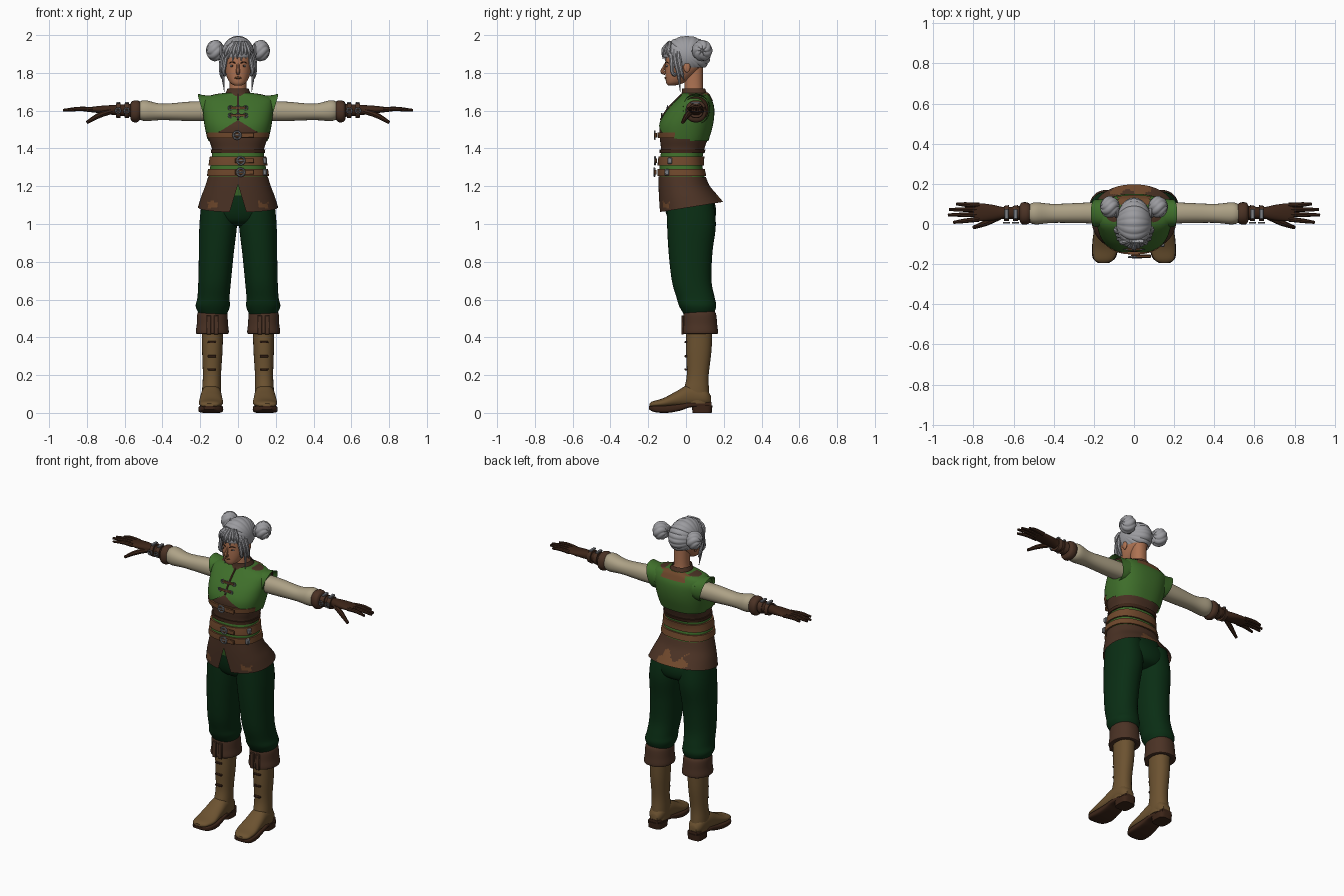
import bpy, bmesh, math
from mathutils import Vector

if "Cube" in bpy.data.objects:
    bpy.data.objects.remove(bpy.data.objects["Cube"], do_unlink=True)


def material(name, *rgb):
    m = bpy.data.materials.new(name)
    m.use_nodes = True
    m.diffuse_color = (*rgb, 1)
    m.node_tree.nodes["Principled BSDF"].inputs["Base Color"].default_value = (*rgb, 1)
    return m


GREEN = material("leaf green cloth", .05, .16, .024)
PANTS = material("dark green cloth", .003, .027, .007)
HAIR = material("silver hair", .33, .33, .35)
LINEN = material("cream linen", .42, .36, .24)
BROWN = material("brown leather", .07, .032, .018)
TAN = material("tan boot leather", .15, .085, .03)
DARK = material("dark glove leather", .045, .018, .009)
SKIN = material("skin", .42, .17, .085)
STRAP = material("strap leather", .16, .065, .025)
METAL = material("grey metal", .2, .21, .23)
made = []


def finish(name, bm, mats):
    bmesh.ops.recalc_face_normals(bm, faces=bm.faces[:])
    me = bpy.data.meshes.new(name)
    bm.to_mesh(me)
    bm.free()
    for m in mats:
        me.materials.append(m)
    ob = bpy.data.objects.new(name, me)
    bpy.context.collection.objects.link(ob)
    made.append(ob)
    return ob


def smooth(rings, steps=5):
    """Spline through the rings."""
    out = []
    for i in range(len(rings) - 1):
        quad = [rings[max(0, min(len(rings) - 1, i + k))] for k in (-1, 0, 1, 2)]
        for j in range(steps):
            u = j / steps
            out.append([b + u * (c - a) / 2 + u * u * (a - 2.5 * b + 2 * c - d / 2)
                        + u ** 3 * (1.5 * (b - c) + (d - a) / 2) for a, b, c, d in zip(*quad)])
    return out + [list(rings[-1])]


def loft(name, rings, mats, axis="z", side=1, power=2.2, seg=40, steps=5, caps=True,
         warp=None, cuts=(), drop=None, rule=None):
    """Skin over rings given as (position, low a, high a, low b, high b)."""
    bm = bmesh.new()
    loops = []
    for t, a0, a1, b0, b1 in smooth(rings, steps):
        loop = []
        for k in range(seg):
            c, s = math.cos(math.tau * k / seg), math.sin(math.tau * k / seg)
            a = (a0 + a1) / 2 + (a1 - a0) / 2 * math.copysign(abs(c) ** (2 / power), c)
            b = (b0 + b1) / 2 + (b1 - b0) / 2 * math.copysign(abs(s) ** (2 / power), s)
            p = Vector({"z": (a, b, t), "x": (t, a, b), "y": (a, t, b)}[axis])
            p = warp(p) if warp else p
            loop.append(bm.verts.new((p.x * side, p.y, p.z)))
        loops.append(loop)
    for lo, hi in zip(loops, loops[1:]):
        for k in range(seg):
            n = (k + 1) % seg
            bm.faces.new((lo[k], lo[n], hi[n], hi[k]))
    if caps:
        bm.faces.new(loops[0])
        bm.faces.new(loops[-1])
    for co, no in cuts:
        bmesh.ops.bisect_plane(bm, geom=bm.verts[:] + bm.edges[:] + bm.faces[:], plane_co=co, plane_no=no)
    if drop:
        gone = [f for f in bm.faces if drop(f.calc_center_median())]
        bmesh.ops.delete(bm, geom=gone, context="FACES")
    if rule:
        for f in bm.faces:
            f.material_index = rule(f.calc_center_median())
    return finish(name, bm, mats)


def ball(name, centre, radii, mat, ridge=None, drop=None, cuts=(), seg=24):
    """Ellipsoid with its poles on the x axis and optional ridges."""
    bm = bmesh.new()
    bmesh.ops.create_uvsphere(bm, u_segments=seg, v_segments=max(12, seg // 3), radius=1)
    for v in bm.verts:
        x, y, z = v.co.z, v.co.x, v.co.y
        k = ridge(math.atan2(z, y), x) if ridge else 1
        v.co = [c + r * k * q for c, r, q in zip(centre, radii, (x, y, z))]
    for co, no in cuts:
        bmesh.ops.bisect_plane(bm, geom=bm.verts[:] + bm.edges[:] + bm.faces[:], plane_co=co, plane_no=no)
    if drop:
        gone = [f for f in bm.faces if drop(f.calc_center_median())]
        bmesh.ops.delete(bm, geom=gone, context="FACES")
    return finish(name, bm, [mat])


def tube(name, points, radius, taper, mat):
    cu = bpy.data.curves.new(name, "CURVE")
    cu.dimensions, cu.bevel_depth, cu.bevel_resolution, cu.use_fill_caps = "3D", radius, 2, True
    sp = cu.splines.new("BEZIER")
    sp.bezier_points.add(len(points) - 1)
    for bp, p, r in zip(sp.bezier_points, points, taper):
        bp.co, bp.radius = p, r
        bp.handle_left_type = bp.handle_right_type = "AUTO"
    cu.materials.append(mat)
    ob = bpy.data.objects.new(name, cu)
    bpy.context.collection.objects.link(ob)
    bpy.ops.object.select_all(action="DESELECT")
    ob.select_set(True)
    bpy.context.view_layer.objects.active = ob
    bpy.ops.object.convert(target="MESH")
    made.append(bpy.context.view_layer.objects.active)


def box(name, centre, size, mat):
    bm = bmesh.new()
    bmesh.ops.create_cube(bm, size=1)
    for v in bm.verts:
        v.co = [c + q * s for c, q, s in zip(centre, v.co, size)]
    bmesh.ops.bevel(bm, geom=bm.edges[:], offset=min(size) * .2, segments=1, affect="EDGES")
    return finish(name, bm, [mat])


def buckle(name, centre, radius):
    bpy.ops.mesh.primitive_torus_add(location=centre, rotation=(math.pi / 2, 0, 0), major_segments=12,
                                     minor_segments=6, major_radius=radius, minor_radius=radius * .28)
    ob = bpy.context.object
    ob.name = name
    ob.data.materials.append(METAL)
    made.append(ob)
    box(name + "_prong", centre, (radius * 2, radius * .4, radius * .4), METAL)


# Torso, jacket and belts share one body profile
UP = (0, 0, 1)
BODY = [(z, -w, w, f, b) for z, w, f, b in (
    (1.15, .155, -.12, .11), (1.24, .155, -.14, .1), (1.32, .145, -.14, .085), (1.39, .137, -.132, .095),
    (1.45, .155, -.138, .115), (1.52, .17, -.138, .135), (1.58, .178, -.11, .143), (1.63, .182, -.07, .14),
    (1.665, .175, -.035, .125), (1.685, .13, -.015, .115), (1.695, .06, -.01, .105))]
FINE = smooth(BODY, 8)


def body_at(z, grow=0):
    lo, hi = next(((a, b) for a, b in zip(FINE, FINE[1:]) if b[0] >= z), FINE[-2:])
    u = (z - lo[0]) / (hi[0] - lo[0])
    r = [p + u * (q - p) for p, q in zip(lo, hi)]
    return (z, r[1] - grow, r[2] + grow, r[3] - grow, r[4] + grow)


def front(x, z):
    _, x0, x1, y0, y1 = body_at(z)
    return (y0 + y1) / 2 - (y1 - y0) / 2 * (1 - abs(x / x1) ** 2.4) ** (1 / 2.4)


def band(name, low, high, grow, mat, **more):
    heights = [low + (high - low) * k / 4 for k in range(5)]
    rings = [body_at(low)] + [body_at(z, grow) for z in heights] + [body_at(high)]
    loft(name, rings, [mat], power=2.4, seg=64, steps=1, **more)


loft("torso", BODY, [GREEN, BROWN], power=2.4, seg=64, cuts=[((0, 0, 1.385), UP)],
     rule=lambda p: int(p.z > 1.385))
hem = (0, 0, 1.55)
loft("jacket", [body_at(1.4 + k * .0147, .007) for k in range(21)], [GREEN], power=2.4, seg=64, steps=1,
     cuts=[((0, 0, 1.44), UP), (hem, (.62, 0, 1)), (hem, (-.62, 0, 1)), ((0, .02, 0), (0, 1, 0))],
     drop=lambda p: p.z < 1.44 or (p.y < .02 and p.z < 1.55 - .62 * abs(p.x)))
band("upper_belt", 1.31, 1.358, .01, STRAP)
band("lower_belt", 1.255, 1.292, .01, STRAP)
band("corset_edge", 1.375, 1.395, .007, DARK)
band("chest_strap", 1.455, 1.485, .011, STRAP, drop=lambda p: p.y > -.06)
for label, z, x in (("upper", 1.335, .015), ("lower", 1.274, .015), ("chest", 1.47, -.005)):
    buckle(label + "_buckle", (x, front(x, z) - .026, z), .02)
    box(label + "_strap_end", (.035, front(.035, z) - .022, z), (.1, .012, .026), STRAP)
    if z < 1.4:
        box(label + "_strap_tip", (.142, front(.135, z) - .012, z), (.022, .025, .034), METAL)
for z in (1.615, 1.575):
    box("clasp_bar", (0, front(0, z) - .014, z), (.08, .01, .014), STRAP)
    for x in (-.04, 0, .04):
        buckle("clasp", (x, front(x, z) - .016, z), .011)
tube("jacket_seam", [(0, front(0, z) - .007, z) for z in (1.685, 1.65, 1.6, 1.55)], .006, [1] * 4, BROWN)
loft("collar", [(1.668, -.085, .085, -.035, .122), (1.69, -.068, .068, -.024, .112), (1.718, -.055, .055, -.02, .1)],
     [BROWN], caps=False)
loft("back_yoke", [body_at(1.65 + k * .009, .011) for k in range(6)], [STRAP], power=2.4, seg=64, steps=1,
     caps=False, drop=lambda p: p.y < .07 or abs(p.x) > .085)

# Flared skirt, split at the front, with worn patches


def skirt_warp(p):
    p.z += .16 * (p.y - .06) * (1.245 - p.z) / .15
    return p


def patch(p):
    rear = p.y > .1 and abs(p.x + .015) < .085 + .02 * math.sin(p.z * 90) and p.z < 1.165 + .025 * math.sin(p.x * 45)
    fore = p.y < 0 and abs(abs(p.x) - .135) < .025 and 1.085 < p.z < 1.115 + .01 * math.sin(p.x * 80)
    return int(rear or fore)


split = (0, 0, 1.21)
loft("skirt", [(1.25, -.158, .158, -.145, .105), (1.2, -.175, .175, -.145, .125), (1.15, -.195, .195, -.143, .16),
               (1.095, -.212, .212, -.14, .197)], [BROWN, STRAP], seg=96, steps=8, caps=False, warp=skirt_warp,
     cuts=[(split, (1, 0, .3)), (split, (-1, 0, .3))],
     drop=lambda p: p.y < 0 and abs(p.x) < .3 * (1.21 - p.z), rule=patch)
loft("hips", [(1.22, -.15, .15, -.12, .1), (1.1, -.185, .185, -.115, .155), (1.02, -.15, .15, -.09, .15),
              (.99, -.06, .06, -.04, .1)], [PANTS])

# Head, neck and face
loft("neck", [(1.66, -.055, .055, -.01, .1), (1.72, -.045, .045, -.008, .09), (1.84, -.045, .045, -.01, .09)], [SKIN])
loft("head", [(z, -w, w, f, b) for z, w, f, b in (
    (1.733, .018, -.095, -.06), (1.748, .042, -.105, -.01), (1.785, .062, -.109, .04), (1.835, .073, -.11, .085),
    (1.9, .076, -.106, .1), (1.95, .06, -.08, .085), (1.975, .02, -.03, .03))], [SKIN])
tube("nose", [(0, -.107, 1.85), (0, -.118, 1.825), (0, -.123, 1.807), (0, -.108, 1.796)], .012, [.5, .7, 1, .7], SKIN)
ball("lips", (0, -.107, 1.774), (.019, .007, .006), STRAP)
for s in (1, -1):
    ball("eye", (s * .03, -.1, 1.837), (.013, .006, .006), HAIR)
    ball("iris", (s * .03, -.104, 1.837), (.005, .004, .005), DARK)
    tube("eyebrow", [(s * x, y, z) for x, y, z in ((.014, -.109, 1.852), (.03, -.105, 1.858), (.048, -.094, 1.852))],
         .0035, (1, 1, .5), DARK)
    ball("ear", (s * .074, .005, 1.83), (.009, .018, .028), SKIN)

# Ridged hair, buns and hanging locks
ball("hair", (0, .005, 1.893), (.092, .125, .102), HAIR, seg=144,
     ridge=lambda a, x: .96 + .05 * abs(math.cos(10 * a)) ** .6 * (1 - x * x),
     cuts=[((0, 0, 1.882), UP), ((0, 0, 1.828), UP), ((0, -.03, 0), (0, 1, 0))],
     drop=lambda p: p.z < 1.828 or (p.y < -.03 and p.z < 1.882))
for s in (1, -1):
    ball("hair_bun", (s * .12, .085, 1.918), (.048, .054, .056), HAIR, seg=72,
         ridge=lambda a, x: .92 + .1 * abs(math.cos(3.5 * a + 3 * x)) ** .7)
    ball("bun_tie", (s * .088, .07, 1.915), (.014, .04, .04), HAIR)
    for dx, dy, low in ((0, 0, 1.7), (.008, .02, 1.76), (-.01, -.02, 1.8)):
        tube("side_lock", [(s * (x + dx), y + dy, z) for x, y, z in (
            (.06, -.06, 1.925), (.079, -.055, 1.86), (.08, -.04, 1.79), (.072, -.03, low))],
            .012, (.8, 1.1, .8, .15), HAIR)
for k in range(7):
    x = (k - 3) * .021
    tube("fringe_lock", [(x * .5 + .008, -.085, 1.965), (x * .9, -.117 + abs(x) * .4, 1.92),
                         (x * 1.1 - .006, -.122 + abs(x) * .65, 1.862 + .012 * (k % 2))],
         .013, (.7, 1.1, .15), HAIR)

# Arms, gloves, legs and boots
for s, tag in ((1, "left_"), (-1, "right_")):
    def limb(name, rings, mats, axis="z", **more):
        return loft(tag + name, rings, mats, axis, side=s, **more)

    def shear(p):
        p.x -= max(0, 1.68 - p.z) * .3 * (p.x > .15)
        return p

    limb("shoulder_cap", [(.13, -.03, .13, 1.54, 1.68), (.18, -.018, .125, 1.53, 1.682), (.213, -.015, .122, 1.53, 1.69)],
         [GREEN], "x", warp=shear, caps=False)
    limb("armhole", [(.15, -.015, .12, 1.535, 1.675), (.185, -.01, .117, 1.54, 1.675)], [DARK], "x", warp=shear)
    limb("sleeve", [(.12, 0, .11, 1.545, 1.65), (.25, .004, .106, 1.545, 1.648), (.4, .006, .1, 1.55, 1.637),
                    (.49, -.002, .108, 1.545, 1.655), (.525, .01, .095, 1.555, 1.645)], [LINEN], "x")
    limb("glove_cuff", [(.515, .008, .098, 1.555, 1.645), (.535, -.002, .108, 1.538, 1.655),
                        (.56, .0, .106, 1.542, 1.65), (.57, .02, .09, 1.56, 1.635)], [BROWN], "x")
    limb("glove", [(.55, .018, .092, 1.565, 1.638), (.64, .026, .084, 1.575, 1.63), (.7, .018, .095, 1.582, 1.628),
                   (.76, .014, .103, 1.59, 1.622), (.8, .02, .1, 1.594, 1.616)], [DARK], "x")
    for x in (.59, .635):
        limb("wrist_strap", [(x - .012, .014, .094, 1.56, 1.642), (x + .012, .016, .09, 1.563, 1.638)], [BROWN], "x")
        buckle(tag + "wrist_buckle", (s * x, .006, 1.6), .014)
        box(tag + "wrist_stud", (s * x, .05, 1.642), (.018, .05, .01), METAL)
    for y, tip, end in ((.024, .9, .008), (.048, .927, .045), (.072, .92, .072), (.094, .885, .1)):
        tube(tag + "finger", [(s * .77, y, 1.606), (s * .84, (y + end) / 2, 1.609), (s * tip, end, 1.602)],
             .0115, (1.1, 1, .65), DARK)
    tube(tag + "thumb", [(s * .67, .035, 1.597), (s * .735, .006, 1.575), (s * .8, -.018, 1.538)], .015, (1, 1, .6), DARK)

    limb("pant_leg", [(1.14, .005, .19, -.1, .14), (1, .005, .204, -.1, .158), (.85, .022, .207, -.092, .14),
                      (.7, .037, .21, -.075, .135), (.61, .045, .215, -.05, .152), (.565, .043, .224, -.036, .16),
                      (.52, .06, .205, -.01, .145)], [PANTS])
    limb("boot_cuff", [(.54, .062, .208, -.008, .15), (.52, .056, .216, -.014, .16), (.47, .053, .218, -.016, .165),
                       (.42, .05, .222, -.018, .168), (.425, .08, .19, .005, .14)], [BROWN])
    for x in (.115, .155):
        box(tag + "cuff_flap", (s * x, -.018, .465), (.026, .014, .1), BROWN)
    limb("boot_shaft", [(.46, .078, .192, 0, .14), (.33, .082, .19, .0, .135), (.2, .09, .186, .004, .12),
                        (.12, .09, .19, -.012, .122), (.05, .09, .19, -.02, .128)], [TAN])
    limb("boot_foot", [(.132, .115, .165, .045, .09), (.1, .095, .188, .035, .13), (.02, .088, .195, .03, .15),
                       (-.05, .083, .202, .03, .115), (-.12, .08, .207, .028, .078), (-.175, .1, .2, .028, .062),
                       (-.193, .13, .175, .032, .05)], [TAN], "y")
    limb("boot_sole", [(.135, .105, .175, .03, .058), (.03, .09, .195, .03, .056), (-.03, .085, .2, .012, .048),
                       (-.1, .078, .208, 0, .04), (-.165, .09, .207, .004, .038), (-.195, .125, .18, .018, .036)],
         [DARK], "y", power=4)
    limb("boot_heel", [(0, .095, .188, .035, .136), (.04, .092, .19, .03, .14)], [DARK], power=3.5)
    for z in (.375, .3, .23):
        box(tag + "boot_lace", (s * .138, .0, z), (.045, .014, .012), DARK)

# Smooth shading with sharp edges kept
bpy.ops.object.select_all(action="DESELECT")
for ob in made:
    ob.select_set(True)
bpy.context.view_layer.objects.active = made[0]
bpy.ops.object.shade_smooth_by_angle(angle=math.radians(40))
